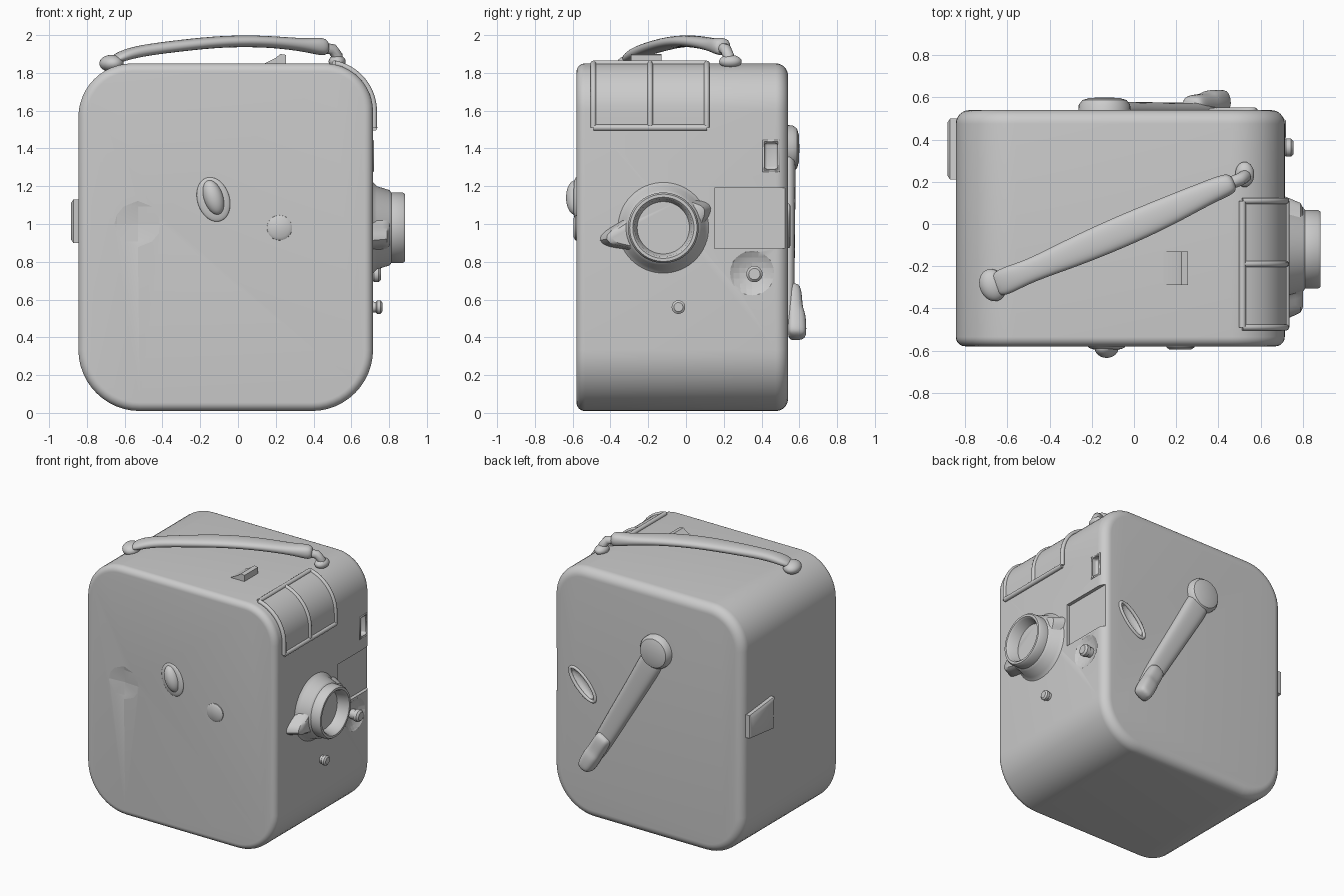
import bpy, bmesh
from math import sin, cos, pi, radians, exp, atan2
from mathutils import Vector, Matrix

if "Cube" in bpy.data.objects:
    bpy.data.objects.remove(bpy.data.objects["Cube"])

AX = {'x': Matrix(((0, 0, 1), (1, 0, 0), (0, 1, 0))),    # local z -> +x
      'y': Matrix(((-1, 0, 0), (0, 0, 1), (0, 1, 0)))}   # local z -> +y


def smooth(ob, angle=35):
    bpy.ops.object.select_all(action='DESELECT')
    ob.select_set(True)
    bpy.context.view_layer.objects.active = ob
    bpy.ops.object.shade_smooth_by_angle(angle=radians(angle))


def finish(name, bm, angle=35):
    bmesh.ops.recalc_face_normals(bm, faces=bm.faces)
    me = bpy.data.meshes.new(name)
    bm.to_mesh(me)
    bm.free()
    ob = bpy.data.objects.new(name, me)
    bpy.context.collection.objects.link(ob)
    smooth(ob, angle)
    return ob


def loft(name, rings, subsurf=0, angle=35):
    """Skin closed rings of equal size and cap both ends."""
    bm = bmesh.new()
    vs = [[bm.verts.new(p) for p in r] for r in rings]
    n = len(vs[0])
    for a, b in zip(vs, vs[1:]):
        for i in range(n):
            j = (i + 1) % n
            bm.faces.new((a[i], a[j], b[j], b[i]))
    bm.faces.new(vs[0])
    bm.faces.new(vs[-1])
    ob = finish(name, bm, 180 if subsurf else angle)
    if subsurf:
        ob.modifiers.new("sub", 'SUBSURF').levels = subsurf
        ob.modifiers["sub"].render_levels = subsurf
    return ob


def lathe(name, axis, centre, profile, n=48):
    """Turn (height, radius) pairs about an axis through centre."""
    m, c = AX[axis], Vector(centre)
    return loft(name, [[c + m @ Vector((r * cos(2*pi*i/n), r * sin(2*pi*i/n), h))
                        for i in range(n)] for h, r in profile])


def ball(name, centre, scale, tilt=None):
    bm = bmesh.new()
    m = Matrix.Translation(centre) @ (tilt or Matrix()) @ Matrix.Diagonal((*scale, 1))
    bmesh.ops.create_uvsphere(bm, u_segments=40, v_segments=24, radius=1, matrix=m)
    return finish(name, bm, 180)


def box(name, lo, hi, bevel=0.0):
    lo, hi = Vector(lo), Vector(hi)
    bm = bmesh.new()
    bmesh.ops.create_cube(bm, size=1, matrix=Matrix.Translation((lo + hi) / 2) @ Matrix.Diagonal((*(hi - lo), 1)))
    if bevel:
        bmesh.ops.bevel(bm, geom=bm.edges[:], offset=bevel, segments=3, affect='EDGES', profile=0.5)
    return finish(name, bm, 45)


def tube(name, pts, r, closed=False):
    cu = bpy.data.curves.new(name, 'CURVE')
    cu.dimensions, cu.bevel_depth, cu.bevel_resolution, cu.use_fill_caps = '3D', r, 3, True
    sp = cu.splines.new('POLY')
    sp.points.add(len(pts) - 1)
    for p, q in zip(sp.points, pts):
        p.co = (*q, 1)
    sp.use_cyclic_u = closed
    ob = bpy.data.objects.new(name, cu)
    bpy.context.collection.objects.link(ob)
    return ob


# Rounded case: corner centre x, z, radius, start angle
CORNERS = [(0.46, 1.595, 0.255, 0), (-0.56, 1.565, 0.285, 90),
           (-0.52, 0.335, 0.325, 180), (0.39, 0.335, 0.325, 270)]


def outline(y, inset):
    return [(x + (r - inset) * cos(radians(s + a * 7.5)), y, z + (r - inset) * sin(radians(s + a * 7.5)))
            for x, z, r, s in CORNERS for a in range(13)]


F, B = 0.045, 0.065
steps = [i * pi / 16 for i in range(9)]
body = loft("case", [outline(-0.58 + F * (1 - cos(a)), F * (1 - sin(a))) for a in steps] +
            [outline(0.54 - B * (1 - cos(a)), B * (1 - sin(a))) for a in reversed(steps)])

# Recesses: side panel, small window, button dish, front dimple, back oval
slot = Matrix.Rotation(radians(-46), 4, 'Y')
cutters = [box("cut_panel", (0.69, 0.15, 0.87), (0.9, 0.525, 1.19)),
           box("cut_window", (0.675, 0.415, 1.29), (0.9, 0.485, 1.43), 0.015),
           ball("cut_dish", (0.897, 0.35, 0.74), (0.217,) * 3),
           ball("cut_dimple", (-0.53, -1.278, 1.0), (0.71,) * 3),
           ball("cut_oval", (0.47, 0.56, 0.99), (0.13, 0.05, 0.05), slot)]
for c in cutters:
    c.hide_render = True
    m = body.modifiers.new("cut", 'BOOLEAN')
    m.operation, m.solver, m.object = 'DIFFERENCE', 'EXACT', c
bpy.context.view_layer.update()
done = bpy.data.meshes.new_from_object(body.evaluated_get(bpy.context.evaluated_depsgraph_get()))
body.modifiers.clear()
body.data = done
for c in cutters:
    bpy.data.objects.remove(c)
smooth(body, 30)

# Rims around the small window and the back oval
tube("window_rim", [(0.712, y, z) for y, z in ((0.41, 1.28), (0.49, 1.28), (0.49, 1.44), (0.41, 1.44))], 0.008, True)
tube("oval_rim", [Vector((0.47, 0.54, 0.99)) + slot @ Vector((0.14 * cos(i*pi/16), 0, 0.052 * sin(i*pi/16)))
                  for i in range(32)], 0.012, True)

# Viewfinder housing wrapped over the upper right edge
def wrap(y, off, top=78):
    x, z, r, _ = CORNERS[0]
    return [(x + r + off, y, 1.51)] + [(x + (r + off) * cos(radians(a)), y, z + (r + off) * sin(radians(a)))
                                       for a in range(0, top + 1, 6)]


loft("viewfinder_panel", [wrap(y, 0.008) + wrap(y, -0.03)[::-1] for y in (-0.49, 0.11)])
for i, y in enumerate((-0.49, -0.19, 0.11)):
    tube(f"viewfinder_rib_{i}", wrap(y, 0.006), 0.015)
for nm, k in (("bottom", 0), ("top", -1)):
    e = [wrap(y, 0.006)[k] for y in (-0.49, 0.11)]
    tube(f"viewfinder_{nm}_bar", e, 0.017)

# Lens mount with pointed lever ring
LC = (0, -0.12, 0.98)
lathe("lens_mount", 'x', LC, [(0.68, 0.245), (0.715, 0.24), (0.735, 0.22), (0.80, 0.20), (0.812, 0.187),
                              (0.872, 0.187), (0.885, 0.178), (0.885, 0.162), (0.875, 0.152),
                              (0.80, 0.138), (0.78, 0.13), (0.775, 0.02)], 64)
tips = [(atan2(-0.06, -0.31), 0.118), (atan2(0.10, 0.22), 0.05)]


def lever(x, inset):
    ring = []
    for i in range(96):
        t = 2 * pi * i / 96
        r = 0.2 - inset
        for a, h in tips:
            d = (t - a + pi) % (2 * pi) - pi
            r += (h - inset) * exp(-(d / 0.24) ** 2)
        ring.append((x, LC[1] + r * cos(t), LC[2] + r * sin(t)))
    return ring


loft("lens_lever_ring", [lever(0.70, -0.015), lever(0.765, 0), lever(0.79, 0.006), lever(0.802, 0.02)])

# Side buttons
lathe("release_button", 'x', (0, 0.362, 0.735), [(0.66, 0.035), (0.715, 0.035), (0.72, 0.043), (0.745, 0.043), (0.757, 0.03)], 24)
lathe("small_button", 'x', (0, -0.04, 0.56), [(0.68, 0.03), (0.73, 0.028), (0.737, 0.036), (0.755, 0.036), (0.764, 0.024)], 24)

# Door key and round boss on the front
ball("door_key", (-0.13, -0.585, 1.14), (0.052, 0.05, 0.095), Matrix.Rotation(radians(-18), 4, 'Y'))
ball("door_key_foot", (-0.13, -0.58, 1.13), (0.085, 0.02, 0.12), Matrix.Rotation(radians(-18), 4, 'Y'))
lathe("door_boss", 'y', (0.22, 0, 0.98), [(-0.56, 0.068), (-0.586, 0.066), (-0.596, 0.05)], 32)

# Winding crank on the back
def crank_ring(p, w, y0, y1):
    d = Vector((0.54, 0, -0.95)).normalized()
    s = Vector((-d.z, 0, d.x))
    return [Vector((p[0], 0, p[1])) + s * a * w + Vector((0, y, 0))
            for a, y in ((-1, y0), (-1, (y0 + y1) / 2), (-0.75, y1), (0, y1 + 0.003), (0.75, y1), (1, (y0 + y1) / 2), (1, y0), (0, y0))]


loft("crank_arm", [crank_ring(p, w, 0.52, y) for p, w, y in
                   (((-0.14, 1.39), 0.10, 0.58), ((-0.05, 1.22), 0.085, 0.578),
                    ((0.26, 0.69), 0.075, 0.572), ((0.41, 0.42), 0.06, 0.572))], 2)
lathe("crank_pivot", 'y', (-0.14, 0, 1.40), [(0.50, 0.125), (0.565, 0.122), (0.588, 0.105), (0.598, 0.07), (0.6, 0.01)], 40)
loft("crank_grip", [crank_ring(p, w, 0.54, y) for p, w, y in
                    (((0.265, 0.675), 0.05, 0.595), ((0.285, 0.64), 0.062, 0.612), ((0.34, 0.545), 0.062, 0.615),
                     ((0.355, 0.52), 0.065, 0.632), ((0.40, 0.44), 0.065, 0.636), ((0.425, 0.395), 0.05, 0.632))], 2)

# Latch on the left side
loft("side_latch", [[(x, 0.50 - i, 0.93 + i), (x, 0.22 + i, 0.90 + i), (x, 0.21 + i, 1.13 - i), (x, 0.50 - i, 1.10 - i)]
                    for x, i in ((-0.82, 0), (-0.872, 0), (-0.885, 0.02))])

# Carrying strap: x, y, z, half width, half thickness
lat = Vector((-0.394, 0.919, 0))
strap = [(-0.67, -0.30, 1.865, .055, .022), (-0.60, -0.265, 1.895, .065, .03), (-0.50, -0.225, 1.92, .052, .03),
         (-0.30, -0.14, 1.945, .068, .03), (-0.08, -0.045, 1.968, .075, .03), (0.15, 0.055, 1.968, .07, .03),
         (0.34, 0.145, 1.948, .056, .032), (0.42, 0.178, 1.942, .054, .045), (0.48, 0.202, 1.935, .045, .045)]
loft("carrying_strap", [[Vector((x, y, z)) + lat * w * 1.08 * a + Vector((0, 0, t * 1.1 * b)) for a, b in
                         ((-1, 0), (-0.8, 0.8), (0, 1), (0.8, 0.8), (1, 0), (0.8, -0.8), (0, -1), (-0.8, -0.8))]
                        for x, y, z, w, t in strap], 2)
ball("strap_lug_left", (-0.67, -0.29, 1.85), (0.062, 0.078, 0.045), Matrix.Rotation(radians(20), 4, 'Z'))
ball("strap_foot_right", (0.525, 0.235, 1.86), (0.045, 0.06, 0.035))
tube("strap_hook_right", [(0.46, 0.195, 1.93), (0.50, 0.21, 1.925), (0.525, 0.225, 1.89), (0.53, 0.23, 1.84)], 0.03)

# Small clip on the top
loft("top_clip", [[(0.12, y, 1.84), (0.20, y, 1.88), (0.225, y, 1.9), (0.255, y, 1.895), (0.255, y, 1.84)]
                  for y in (-0.29, -0.13)])
